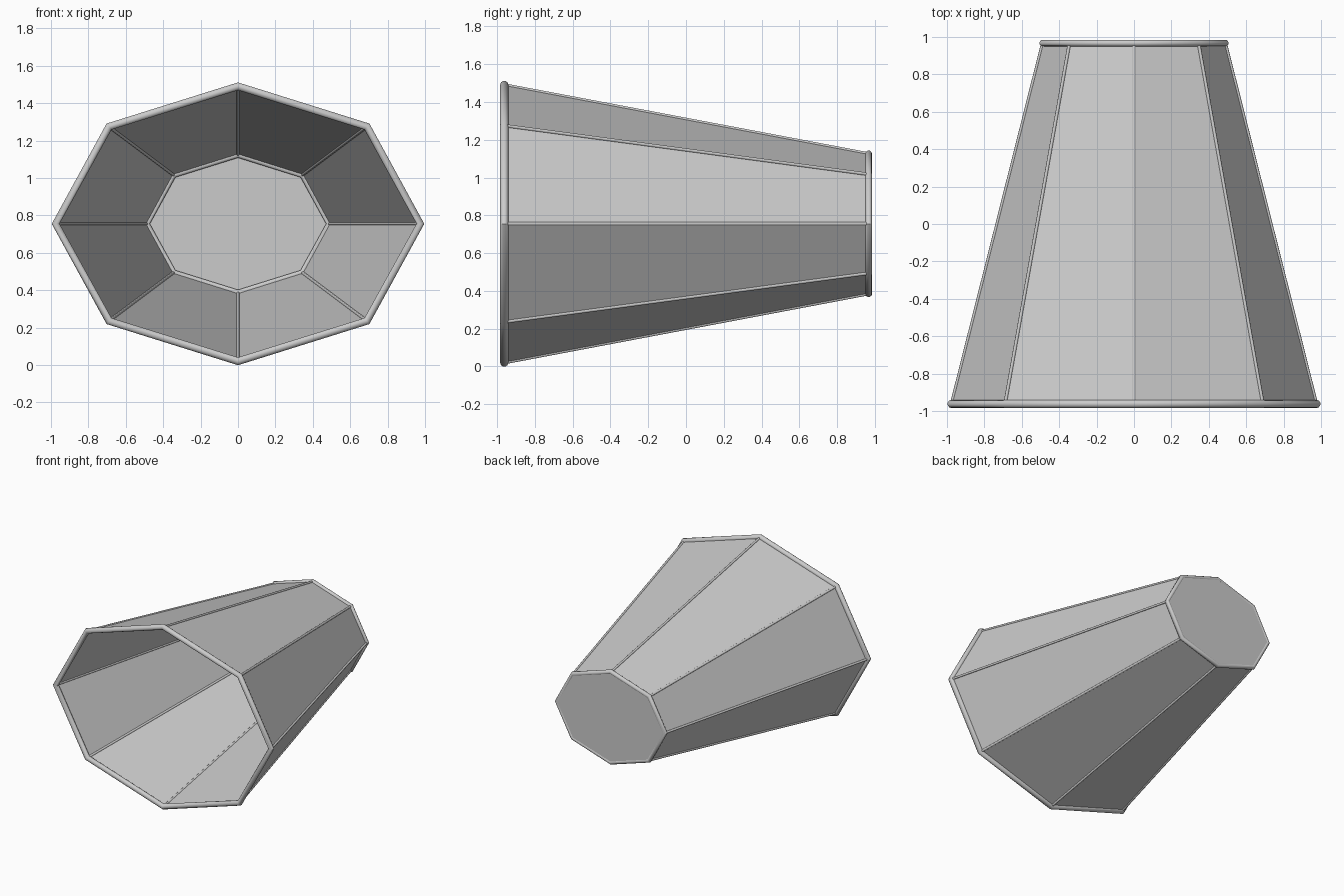
import bpy, math

if "Cube" in bpy.data.objects:
    bpy.data.objects.remove(bpy.data.objects["Cube"])

CZ = 0.755  # height of the bucket axis


def ring(a, b, y):
    """Eight corners of a squashed octagon lying across the y axis."""
    return [(a * math.cos(i * math.pi / 4), y, CZ + b * math.sin(i * math.pi / 4))
            for i in range(8)]


def sheet(name, verts, faces):
    me = bpy.data.meshes.new(name)
    me.from_pydata(verts, [], faces)
    me.update()
    ob = bpy.data.objects.new(name, me)
    bpy.context.collection.objects.link(ob)
    return ob


def tube(name, pts, radius, cyclic):
    cu = bpy.data.curves.new(name, 'CURVE')
    cu.dimensions = '3D'
    cu.bevel_depth = radius
    cu.bevel_resolution = 3
    cu.use_fill_caps = not cyclic
    sp = cu.splines.new('POLY')
    sp.points.add(len(pts) - 1)
    for p, co in zip(sp.points, pts):
        p.co = (*co, 1)
    sp.use_cyclic_u = cyclic
    ob = bpy.data.objects.new(name, cu)
    bpy.context.collection.objects.link(ob)
    bpy.ops.object.select_all(action='DESELECT')
    ob.select_set(True)
    bpy.context.view_layer.objects.active = ob
    bpy.ops.object.convert(target='MESH')
    bpy.ops.object.shade_smooth_by_angle(angle=math.radians(40))


mouth = ring(0.975, 0.735, -0.962)
base = ring(0.488, 0.370, 0.967)

# Tapered side panels, open at the front
sheet("side_panels", mouth + base,
      [(i, (i + 1) % 8, (i + 1) % 8 + 8, i + 8) for i in range(8)])

# Flat end closing the narrow back
sheet("end_panel", ring(0.494, 0.376, 0.981), [tuple(range(7, -1, -1))])

# Rolled rims at both ends
tube("mouth_rim", mouth, 0.022, True)
tube("end_rim", base, 0.018, True)

# Thin seam rods along the eight corners
for i in range(8):
    tube(f"seam_rod_{i + 1}", [mouth[i], base[i]], 0.009, False)
